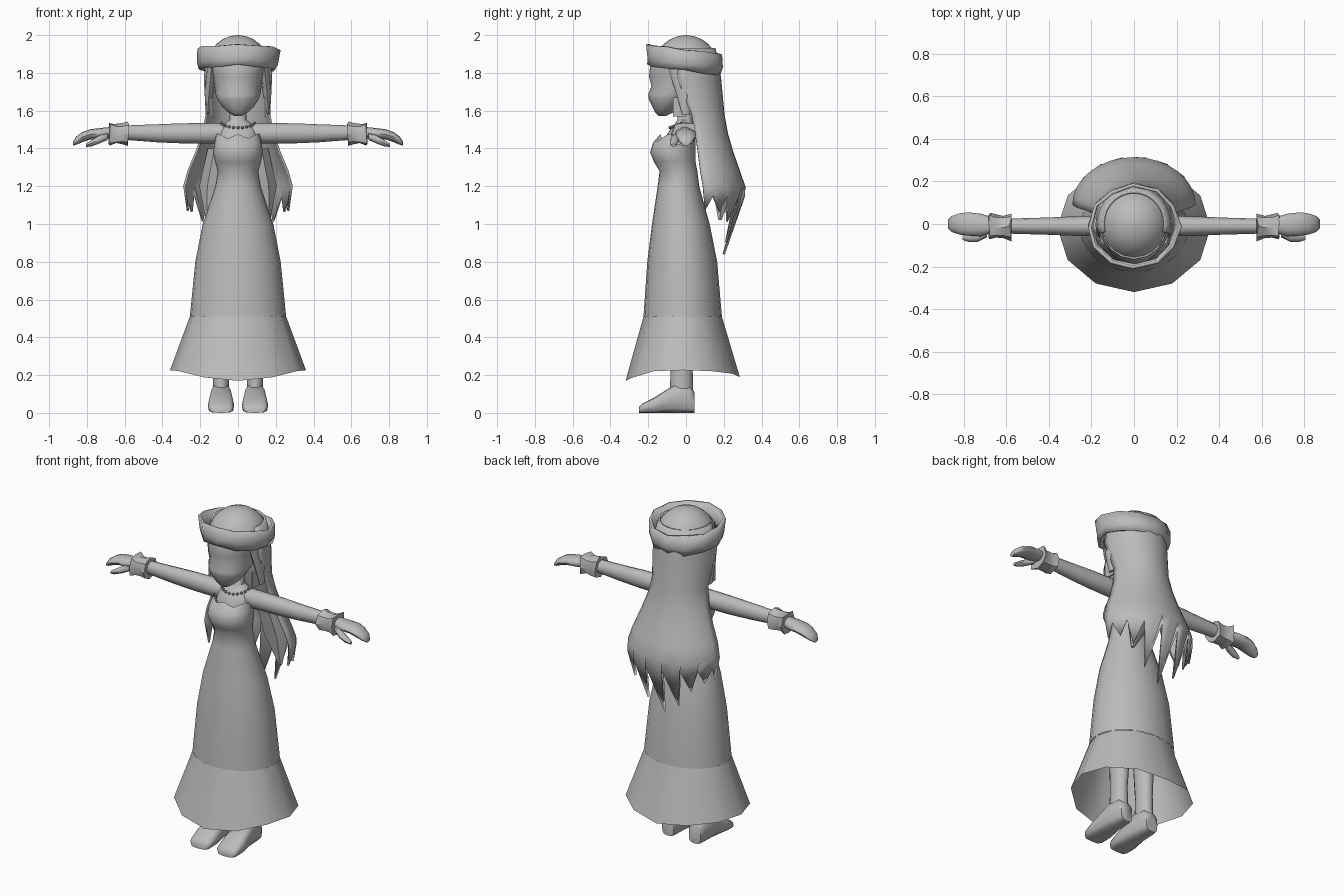
import bpy, bmesh, math, random
from mathutils import Vector

random.seed(4)
if "Cube" in bpy.data.objects:
    bpy.data.objects.remove(bpy.data.objects["Cube"])

grey = bpy.data.materials.new("plain grey")
grey.use_nodes = True
grey.diffuse_color = (0.5, 0.5, 0.5, 1)
grey.node_tree.nodes["Principled BSDF"].inputs["Base Color"].default_value = grey.diffuse_color


def finish(name, bm, crease=50, mirror=False, thickness=0):
    """Turn a bmesh into a smooth shaded object that keeps sharp edges."""
    bmesh.ops.recalc_face_normals(bm, faces=bm.faces)
    mesh = bpy.data.meshes.new(name)
    bm.to_mesh(mesh)
    bm.free()
    mesh.materials.append(grey)
    mesh.shade_smooth()
    mesh.set_sharp_from_angle(angle=math.radians(crease))
    obj = bpy.data.objects.new(name, mesh)
    bpy.context.collection.objects.link(obj)
    if thickness:
        solid = obj.modifiers.new("thickness", "SOLIDIFY")
        solid.thickness, solid.offset = thickness, 0
    if mirror:
        obj.modifiers.new("mirror", "MIRROR")


def level(z, width, front, back, x=0):
    """Horizontal oval: centre and two half axes."""
    return Vector((x, (front + back) / 2, z)), Vector((width, 0, 0)), Vector((0, (back - front) / 2, 0))


def across(x, y, z, depth, height):
    """Oval cut across a limb that runs along x."""
    return Vector((x, y, z)), Vector((0, depth, 0)), Vector((0, 0, height))


def sole(y, width, height):
    """Upright oval standing on the ground, for a shoe that runs along y."""
    return Vector((0.09, y, height / 2)), Vector((width, 0, 0)), Vector((0, 0, height / 2))


def loft(name, ovals, sides=12, closed=True, square=1, adjust=None, **options):
    """Skin a row of ovals; a low square value makes them boxier."""
    bm = bmesh.new()
    rings = []
    for centre, u, v in ovals:
        ring = []
        for i in range(sides):
            angle = math.tau * i / sides
            c, s = math.cos(angle), math.sin(angle)
            point = centre + u * math.copysign(abs(c) ** square, c) + v * math.copysign(abs(s) ** square, s)
            ring.append(bm.verts.new(adjust(point) if adjust else point))
        rings.append(ring)
    for low, high in zip(rings, rings[1:]):
        for i in range(sides):
            j = (i + 1) % sides
            bm.faces.new((low[i], low[j], high[j], high[i]))
    if closed:
        bm.faces.new(rings[0])
        bm.faces.new(rings[-1])
    finish(name, bm, **options)


# Dress: flared hem dipping at the front, skirt, and bodice with a wavy edge
def dip_hem(point):
    if point.z < 0.3:
        point.z += 0.1 * abs(point.x) - (0.03 if point.y < -0.2 else 0.01)
    return point


def wavy_edge(point):
    if point.z > 1.45 and point.y < 0:
        point.z += 0.012 * math.cos(point.x * 60)
    return point


waist_seam = level(z=0.51, width=0.255, front=-0.225, back=0.19)
loft("skirt_flare", [level(z=0.2, width=0.36, front=-0.32, back=0.285), waist_seam],
     closed=False, adjust=dip_hem)
loft("dress", [
    waist_seam,
    level(z=0.8, width=0.226, front=-0.205, back=0.165),
    level(z=1, width=0.187, front=-0.18, back=0.125),
    level(z=1.2, width=0.12, front=-0.15, back=0.07),
    level(z=1.28, width=0.107, front=-0.14, back=0.06),
    level(z=1.33, width=0.122, front=-0.17, back=0.05),
    level(z=1.38, width=0.132, front=-0.19, back=0.05),
    level(z=1.43, width=0.125, front=-0.175, back=0.05),
    level(z=1.465, width=0.117, front=-0.135, back=0.05),
], sides=24, closed=False, adjust=wavy_edge)

# Upper torso and neck
loft("chest_and_neck", [
    level(z=1.36, width=0.1, front=-0.12, back=0.04),
    level(z=1.45, width=0.108, front=-0.115, back=0.045),
    level(z=1.5, width=0.1, front=-0.085, back=0.045),
    level(z=1.53, width=0.075, front=-0.06, back=0.04),
    level(z=1.55, width=0.045, front=-0.045, back=0.035),
    level(z=1.66, width=0.04, front=-0.045, back=0.035),
], sides=16)

# Arms, hands and thumbs
loft("arm", [
    across(x=0.05, y=-0.01, z=1.48, depth=0.05, height=0.045),
    across(x=0.1, y=-0.01, z=1.48, depth=0.05, height=0.055),
    across(x=0.3, y=-0.01, z=1.48, depth=0.045, height=0.053),
    across(x=0.42, y=-0.01, z=1.48, depth=0.04, height=0.048),
    across(x=0.67, y=-0.01, z=1.485, depth=0.033, height=0.034),
], mirror=True)
loft("hand", [
    across(x=0.66, y=-0.005, z=1.485, depth=0.035, height=0.03),
    across(x=0.72, y=-0.005, z=1.48, depth=0.053, height=0.029),
    across(x=0.78, y=0, z=1.475, depth=0.055, height=0.027),
    across(x=0.82, y=0, z=1.462, depth=0.05, height=0.027),
    across(x=0.855, y=0, z=1.442, depth=0.038, height=0.022),
    across(x=0.873, y=0, z=1.426, depth=0.02, height=0.012),
], mirror=True)
loft("thumb", [
    across(x=0.69, y=-0.04, z=1.465, depth=0.022, height=0.02),
    across(x=0.735, y=-0.06, z=1.447, depth=0.024, height=0.021),
    across(x=0.775, y=-0.065, z=1.428, depth=0.02, height=0.017),
    across(x=0.805, y=-0.065, z=1.416, depth=0.01, height=0.009),
], sides=8, mirror=True)


# Crumpled wrist cuffs, wider at both rims
def crumple(point):
    return point + Vector([random.uniform(-1, 1) for axis in range(3)]) * 0.006


loft("wrist_cuff", [
    across(x=x, y=-0.012, z=1.478, depth=0.055 + rim, height=0.052 + rim)
    for x, rim in ((0.58, 0.01), (0.61, 0), (0.65, 0), (0.68, 0.01))
], sides=8, square=0.75, adjust=crumple, crease=35, mirror=True)

# Legs and shoes
loft("leg", [
    level(z=0.04, x=0.09, width=0.044, front=-0.09, back=0.04),
    level(z=0.24, x=0.09, width=0.043, front=-0.08, back=0.035),
    level(z=0.5, x=0.085, width=0.055, front=-0.09, back=0.05),
    level(z=1, x=0.075, width=0.065, front=-0.1, back=0.06),
], mirror=True)
loft("shoe", [
    sole(y=-0.25, width=0.05, height=0.03),
    sole(y=-0.235, width=0.065, height=0.048),
    sole(y=-0.17, width=0.07, height=0.08),
    sole(y=-0.06, width=0.055, height=0.15),
    sole(y=0.02, width=0.05, height=0.14),
    sole(y=0.045, width=0.04, height=0.11),
], square=0.6, mirror=True)

# Head with chin, nose and brow
loft("head", [
    level(z=1.572, width=0.02, front=-0.145, back=-0.105),
    level(z=1.59, width=0.05, front=-0.162, back=-0.07),
    level(z=1.62, width=0.083, front=-0.178, back=-0.03),
    level(z=1.66, width=0.11, front=-0.197, back=0.02),
    level(z=1.685, width=0.119, front=-0.2, back=0.06),
    level(z=1.73, width=0.125, front=-0.183, back=0.1),
    level(z=1.78, width=0.135, front=-0.196, back=0.13),
    level(z=1.84, width=0.15, front=-0.19, back=0.15),
    level(z=1.9, width=0.155, front=-0.165, back=0.155),
], sides=16)

# Domed hair on top of the head
dome = [math.radians(degrees) for degrees in range(10, 90, 13)]
loft("hair_cap", [
    level(z=1.82 + 0.18 * math.sin(a), width=0.17 * math.cos(a),
          front=-0.175 * math.cos(a), back=0.175 * math.cos(a))
    for a in dome
], sides=20)


# Folded band around the head, higher at the front
def tilt(point):
    point.z -= 0.13 * point.y
    return crumple(point)


loft("head_band", [
    level(z=1.815, width=0.195, front=-0.195, back=0.178),
    level(z=1.85, width=0.207, front=-0.2, back=0.184),
    level(z=1.925, width=0.212, front=-0.205, back=0.178),
], closed=False, adjust=tilt, crease=35, thickness=0.016)

# Long back hair: a curved sheet whose bottom edge alternates notches and points
columns = 17
sheet = [
    level(z=1.93, width=0.145, front=-0.15, back=0.15),
    level(z=1.85, width=0.168, front=-0.17, back=0.17),
    level(z=1.77, width=0.175, front=-0.18, back=0.18),
    level(z=1.58, width=0.165, front=-0.14, back=0.198),
    level(z=1.48, width=0.185, front=-0.12, back=0.216),
    level(z=1.38, width=0.22, front=-0.12, back=0.245),
    level(z=1.28, width=0.262, front=-0.13, back=0.28),
    level(z=1.2, width=0.284, front=-0.13, back=0.308),
]
notch = level(z=1.15, width=0.28, front=-0.11, back=0.312)
point_row = level(z=1.07, width=0.265, front=-0.1, back=0.3)
bm = bmesh.new()
grid = []
for row in sheet + [notch]:
    spread = 15 if row[0].z > 1.7 else 0
    line = []
    for column in range(columns):
        angle = math.radians(-spread + (180 + 2 * spread) * column / (columns - 1))
        rear = max(math.sin(angle), 0) ** 4
        is_point = row is notch and column % 2 == 0
        centre, u, v = point_row if is_point else row
        spot = centre + u * math.cos(angle) + v * math.sin(angle)
        if is_point:
            spot -= Vector((0, 0.1, 0.23)) * rear
        line.append(bm.verts.new(spot))
    grid.append(line)
for upper, lower in zip(grid, grid[1:]):
    for a, b, c, d in zip(upper, upper[1:], lower[1:], lower):
        if lower is grid[-1]:
            bm.faces.new((a, b, d))
            bm.faces.new((b, c, d))
        else:
            bm.faces.new((a, b, c, d))
finish("back_hair", bm, thickness=0.012)

# Inner locks hanging below the sheet, and locks beside the face
loft("inner_lock", [
    level(z=1.4, x=0.09, width=0.07, front=0.09, back=0.2),
    level(z=1.2, x=0.12, width=0.085, front=0.13, back=0.26),
    level(z=1.02, x=0.16, width=0.01, front=0.17, back=0.19),
], sides=6, mirror=True)
loft("side_lock", [
    level(z=1.84, x=0.138, width=0.027, front=-0.1, back=0.03),
    level(z=1.7, x=0.153, width=0.024, front=-0.055, back=0.03),
    level(z=1.58, x=0.162, width=0.008, front=-0.02, back=0.02),
], sides=8, mirror=True)

# Square ear pendants
bm = bmesh.new()
bmesh.ops.create_cube(bm, size=1)
bmesh.ops.scale(bm, verts=bm.verts, vec=(0.01, 0.07, 0.1))
bmesh.ops.translate(bm, verts=bm.verts, vec=(0.143, -0.035, 1.62))
finish("ear_pendant", bm, mirror=True)

# Bead necklace
bm = bmesh.new()
for i in range(11):
    angle = math.radians(190 + 16 * i)
    drop = -math.sin(angle)
    bead = bmesh.ops.create_icosphere(bm, subdivisions=1, radius=0.009)["verts"]
    bmesh.ops.translate(bm, verts=bead, vec=(0.088 * math.cos(angle), -0.01 - 0.075 * drop, 1.54 - 0.03 * drop))
finish("necklace", bm, crease=30)
